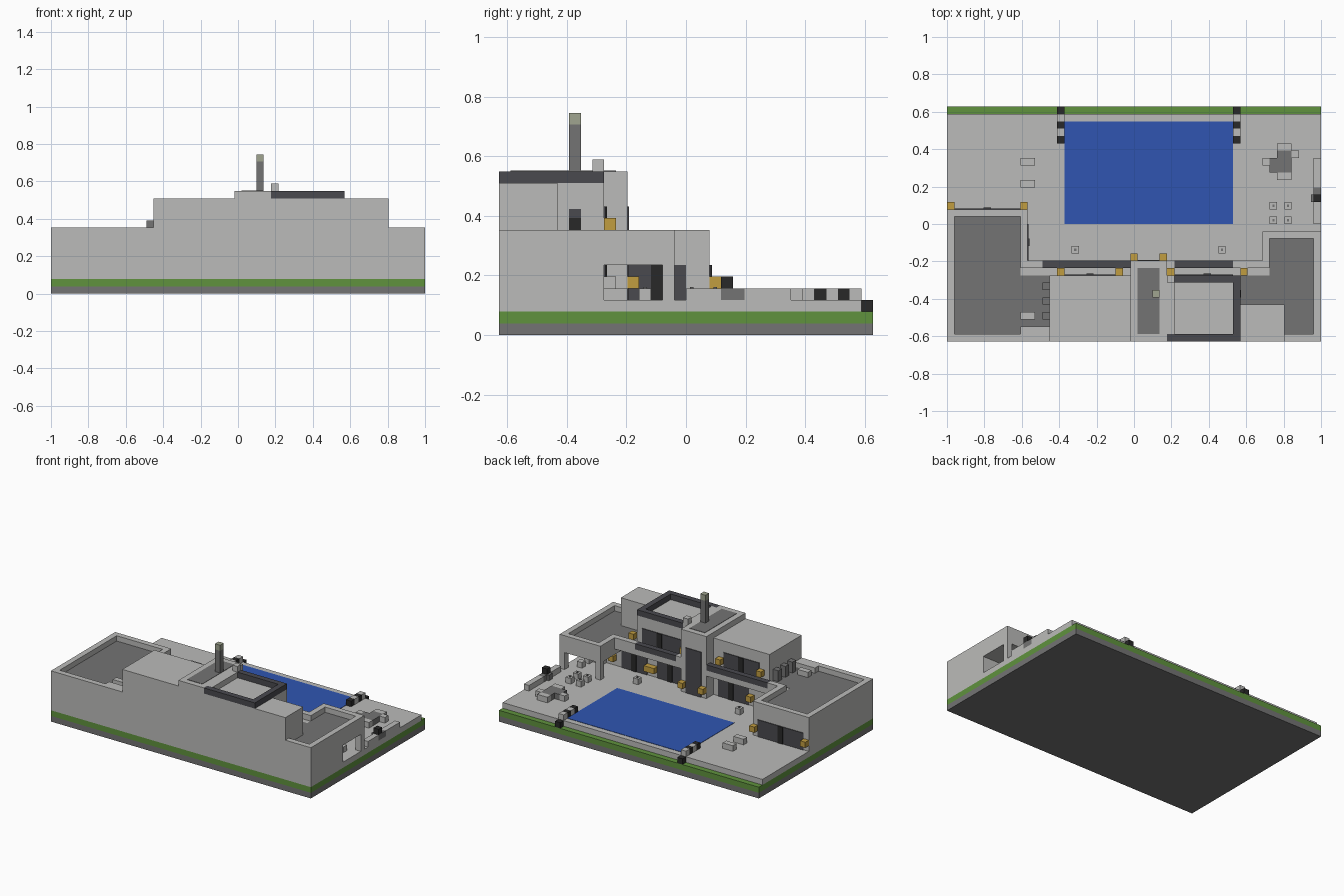
import bpy
import bmesh
from mathutils import Vector

if "Cube" in bpy.data.objects:
    bpy.data.objects.remove(bpy.data.objects["Cube"], do_unlink=True)

# Everything sits on a grid of cubes: width, depth and the size of one cube
WIDTH, DEPTH = 51, 32
UNIT = 2 / WIDTH
THIN = 0.12


def material(name, *srgb):
    colour = [(c / 255) ** 2.2 for c in srgb] + [1]
    mat = bpy.data.materials.new(name)
    mat.use_nodes = True
    mat.diffuse_color = colour
    node = mat.node_tree.nodes["Principled BSDF"]
    node.inputs["Base Color"].default_value = colour
    node.inputs["Roughness"].default_value = 0.9
    return mat


wall = material("pale grey wall", 186, 186, 184)
stone = material("mid grey stone", 115, 115, 115)
grass = material("grass green", 96, 145, 64)
trim = material("charcoal trim", 75, 75, 80)
black = material("black", 45, 45, 45)
water = material("pool blue", 51, 86, 176)
lamp = material("lamp amber", 192, 156, 66)
cap = material("chimney cap sage", 158, 163, 142)


def part(name, mat, *boxes):
    """One object from boxes given as grid ranges: x, x, y, y, z, z."""
    bm = bmesh.new()
    for x0, x1, y0, y1, z0, z1 in boxes:
        cube = bmesh.ops.create_cube(bm, size=1)
        low, high = Vector((x0, y0, z0)), Vector((x1, y1, z1))
        for v in cube["verts"]:
            p = (low + high) / 2 + v.co * (high - low)
            v.co = Vector((p.x - WIDTH / 2, p.y - DEPTH / 2, p.z)) * UNIT
    mesh = bpy.data.meshes.new(name)
    bm.to_mesh(mesh)
    bm.free()
    mesh.materials.append(mat)
    obj = bpy.data.objects.new(name, mesh)
    bpy.context.collection.objects.link(obj)
    return obj


def block(name, mat, x, y, z, wide=1, deep=1, tall=1):
    return part(name, mat, (x, x + wide, y, y + deep, z, z + tall))


def window(name, x0, x1, y, z0, z1, door=True):
    """Dark glass on a wall that faces the garden, with a black door in it."""
    part(name + "_glass", trim, (x0, x1, y, y + THIN, z0, z1))
    if door:
        mid = (x0 + x1) // 2
        part(name + "_door", black, (mid, mid + 1, y, y + THIN * 2, z0, z1))


def floor_plate(name, mat, z, *areas):
    part(name, mat, *[(*area, z, z + THIN / 2) for area in areas])


# Ground layers and pool
block("foundation", stone, 0, 0, 0, WIDTH, DEPTH)
block("lawn", grass, 0, 0, 1, WIDTH, DEPTH)
block("patio", wall, 0, 0, 2, WIDTH, DEPTH - 1)
floor_plate("pool_water", water, 3, (16, 39, 16, 30))

# Main house, upper storey and stair tower
part("main_house", wall, (11, 43, 0, 9, 3, 8))
part("upper_storey", wall, (14, 40, 0, 9, 8, 13), (40, 46, 0, 5, 8, 13))
part("stair_tower", wall, (25, 30, 0, 11, 3, 14))
floor_plate("tower_roof_panel", stone, 14, (26, 29, 1, 10))

# Left-hand side of the garden: closed wing with roof terrace
part("west_wing", wall, (0, 11, 0, 18, 3, 8))
part("west_parapet", wall,
     (0, 1, 0, 18, 8, 9), (0, 14, 0, 1, 8, 9),
     (0, 11, 17, 18, 8, 9), (10, 11, 10, 18, 8, 9))
floor_plate("west_terrace_floor", stone, 8, (1, 14, 1, 9), (1, 10, 9, 17))

# Other side: wing over an open covered patio
part("east_wing", wall,
     (43, 51, 0, 9, 3, 8), (43, 51, 9, 15, 6, 8),
     (50, 51, 14, 15, 3, 6), (43, 44, 14, 15, 3, 6))
part("east_parapet", wall,
     (50, 51, 0, 15, 8, 9), (46, 51, 0, 1, 8, 9),
     (43, 51, 14, 15, 8, 9), (43, 44, 10, 15, 8, 9))
floor_plate("east_terrace_floor", stone, 8,
            (44, 50, 5, 14), (40, 44, 5, 9), (46, 50, 1, 5))

# Balcony and its rails
part("balcony", wall, (11, 43, 9, 11, 7, 8))
part("balcony_wall", wall,
     (11, 13, 10, 11, 8, 9), (30, 31, 10, 11, 8, 9), (39, 43, 10, 11, 8, 9))
part("balcony_rail", trim, (13, 25, 10, 11, 8, 9), (31, 39, 10, 11, 8, 9))

# Roof rim, vent and chimney
part("roof_rim", trim,
     (30, 40, 0, 1, 13, 14), (31, 40, 8, 9, 13, 14), (39, 40, 1, 8, 13, 14))
part("roof_rim_side", wall, (30, 31, 1, 9, 13, 14))
block("roof_vent", wall, 30, 8, 14)
block("chimney", stone, 28, 6, 14, tall=4)
block("chimney_cap", cap, 28, 6, 18)

# Windows and doors
window("west_wing_window", 1, 10, 18, 3, 6)
window("lower_west_window", 18, 24, 9, 3, 6)
window("lower_middle_window", 30, 36, 9, 3, 6)
window("lower_east_window", 38, 43, 9, 3, 6)
window("upper_west_window", 16, 23, 9, 8, 11)
window("upper_east_window", 31, 39, 9, 8, 11)
window("tower_window", 26, 29, 11, 3, 11, door=False)
part("west_side_glass", trim, (11, 11 + THIN, 11, 16, 3, 6))
part("west_side_door", black, (11, 11 + THIN * 2, 13, 14, 3, 6))
part("terrace_door", black, (40, 40 + THIN, 6, 7, 8, 10))
part("terrace_door_glass", trim, (40, 40 + THIN, 6, 7, 10, 10.8))

# Wall lamps, grouped by wall: y, z, then each x
for y, z, places in ((18, 4, (0, 10)), (11, 4, (25, 29)),
                     (9, 4, (17, 36, 37, 44)), (9, 9, (15, 23, 30, 40))):
    for x in places:
        block("wall_lamp", lamp, x, y, z)

# Pool rails, mirrored on both sides of the pool
for x in (15, 39):
    for y in range(27, 31):
        block("pool_rail", black if y % 2 else wall, x, y, 3)
    block("pool_rail_foot", black, x, 31, 2)

# Sun loungers and planters
for y in (21, 24):
    block("sun_lounger", wall, 10, y, 3, wide=2)
for x in (17, 37):
    block("planter", wall, x, 12, 3)
    part("planter_soil", stone,
         (x + .35, x + .65, 12.35, 12.65, 4, 4 + THIN))

# Dining table with chairs
part("dining_table", stone, (45, 47, 23, 26, 3, 4), (44, 45, 23, 25, 3, 4))
for x, y, wide in ((45, 26, 2), (47, 25, 1), (43, 24, 1), (45, 22, 2)):
    block("dining_chair", wall, x, y, 3, wide)

# Cluster of stools
for x in (44, 46):
    for y in (16, 18):
        block("stool", wall, x, y, 3)
        part("stool_button", stone,
             (x + .35, x + .65, y + .35, y + .65, 4, 4 + THIN))

# Garden sofas and grill at the edge
block("garden_sofa", wall, 50, 16, 3, deep=3)
block("long_garden_sofa", wall, 50, 21, 3, deep=4)
block("grill_counter", stone, 50, 19, 3, deep=2)
block("grill_counter_end", stone, 49.6, 19, 3, wide=.4)
block("grill", black, 50, 19, 4)

# Covered patio seating
block("patio_sofa", wall, 46, 9, 3, wide=3)
block("patio_sofa_back", wall, 46, 9, 4, wide=2)
for y in (10, 12):
    block("patio_seat", wall, 48, y, 3)

# Terrace furniture and crates
for x, y in ((10, 3), (10, 1), (12, 1)):
    block("terrace_bench", wall, x, y, 8, wide=2)
for y in (3, 5, 7):
    block("terrace_crate", stone, 13, y, 8, tall=2)
